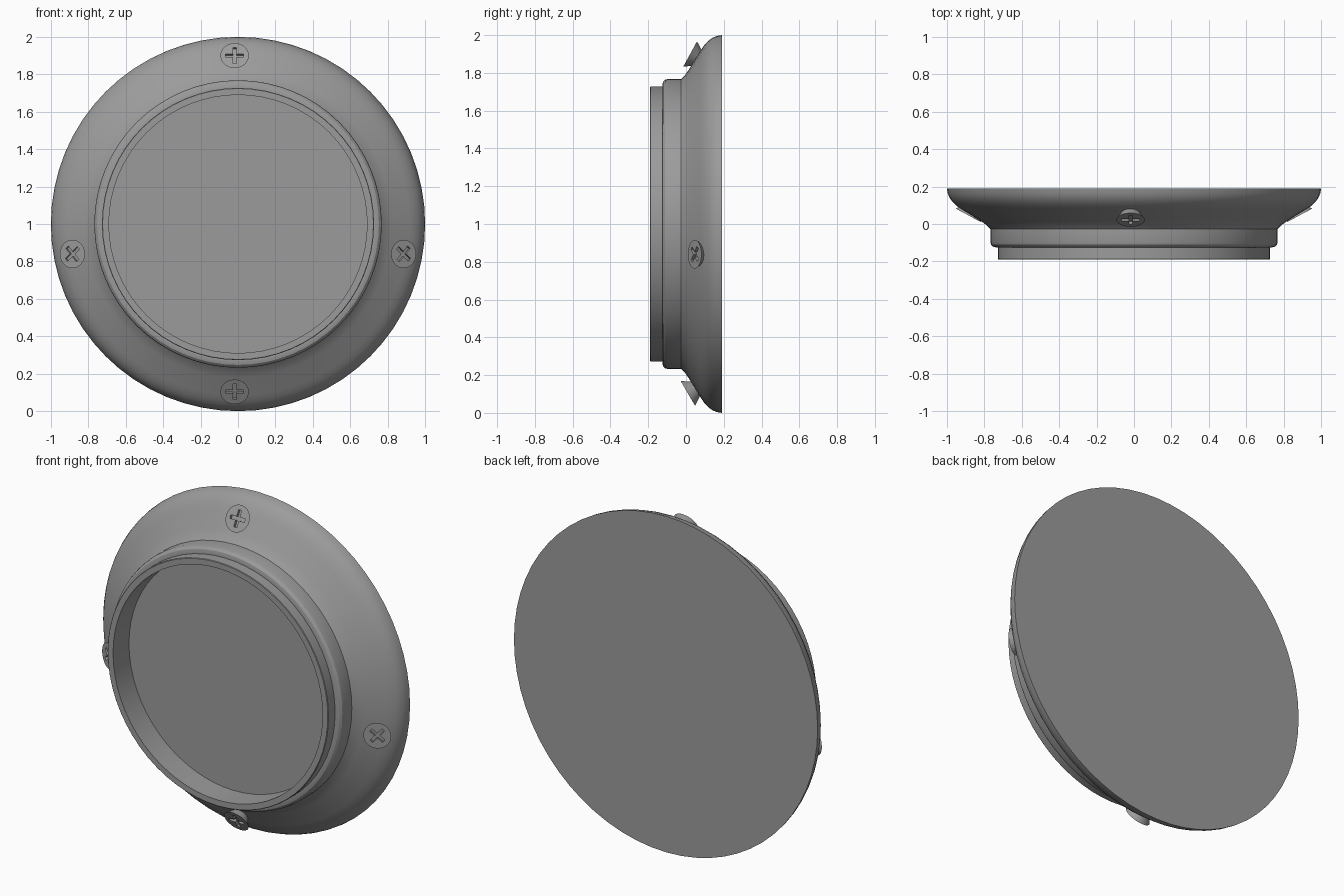
import bpy, bmesh, math
from mathutils import Vector, Matrix

if "Cube" in bpy.data.objects:
    bpy.data.objects.remove(bpy.data.objects["Cube"])

SEG = 64

# dark grey metal
metal = bpy.data.materials.new("dark_grey")
metal.diffuse_color = (.33, .33, .33, 1)
metal.use_nodes = True
metal.node_tree.nodes["Principled BSDF"].inputs["Base Color"].default_value = metal.diffuse_color


def smooth(ob, angle=30):
    bpy.ops.object.select_all(action='DESELECT')
    ob.select_set(True)
    bpy.context.view_layer.objects.active = ob
    bpy.ops.object.shade_smooth_by_angle(angle=math.radians(angle))


def make_object(name, bm):
    bmesh.ops.remove_doubles(bm, verts=bm.verts, dist=1e-5)
    bmesh.ops.recalc_face_normals(bm, faces=bm.faces)
    me = bpy.data.meshes.new(name)
    bm.to_mesh(me)
    bm.free()
    me.materials.append(metal)
    ob = bpy.data.objects.new(name, me)
    bpy.context.collection.objects.link(ob)
    smooth(ob)
    return ob


def lathe(name, profile, steps=SEG):
    """Spin a (radius, depth) profile round the y axis."""
    bm = bmesh.new()
    vs = [bm.verts.new((r, y, 0)) for r, y in profile]
    es = [bm.edges.new(p) for p in zip(vs, vs[1:])]
    bmesh.ops.spin(bm, geom=vs + es, cent=(0, 0, 0), axis=(0, 1, 0),
                   angle=math.tau, steps=steps, use_duplicate=False)
    ob = make_object(name, bm)
    ob.location.z = 1
    return ob


# flared flange with stepped collar, recessed front and flat back
lathe("flange", [(0, .19), (1, .19), (.996, .165), (.986, .14), (.969, .117),
                 (.945, .095), (.915, .075), (.82, .017), (.79, -.004),
                 (.768, -.026), (.768, -.095), (.764, -.11), (.753, -.121),
                 (.738, -.125), (.727, -.125), (.727, -.187), (.724, -.19),
                 (.69, -.19), (.69, -.04), (0, -.04)])

# countersunk screw head, facing +z
bm = bmesh.new()
bmesh.ops.create_cone(bm, cap_ends=True, segments=32, radius1=.035, radius2=.076,
                      depth=.062, matrix=Matrix.Translation((0, 0, -.031)))
head = make_object("screw_top", bm)

# cross shaped slot cutter
bm = bmesh.new()
a, w = .048, .01
quarter = [Vector((a, -w)), Vector((a, w)), Vector((w, w))]
pts = []
for k in range(4):
    rot = Matrix.Rotation(k * math.pi / 2, 2)
    pts += [rot @ p for p in quarter]
face = bm.faces.new([bm.verts.new((p.x, p.y, -.017)) for p in pts])
top = bmesh.ops.extrude_face_region(bm, geom=[face])['geom']
bmesh.ops.translate(bm, vec=(0, 0, .05),
                    verts=[g for g in top if isinstance(g, bmesh.types.BMVert)])
cutter = make_object("slot_cutter", bm)
cutter.hide_render = True

# cut the slot once, then share the mesh between the four screws
mod = head.modifiers.new("slot", 'BOOLEAN')
mod.operation = 'DIFFERENCE'
mod.solver = 'EXACT'
mod.object = cutter
deps = bpy.context.evaluated_depsgraph_get()
cut_mesh = bpy.data.meshes.new_from_object(head.evaluated_get(deps))
head.modifiers.clear()
bpy.data.objects.remove(cutter)
head.data = cut_mesh
smooth(head)


def place(ob, loc, normal, spin):
    q = Vector(normal).to_track_quat('Z', 'Y')
    ob.matrix_world = (Matrix.Translation(loc) @ q.to_matrix().to_4x4()
                       @ Matrix.Rotation(math.radians(spin), 4, 'Z'))


# four screws round the flange
place(head, (-.018, .022, 1.9), (0, -.88, .48), 0)
for name, loc, normal, spin in (
        ("screw_bottom", (-.018, .01, .103), (0, -.86, -.5), 0),
        ("screw_left", (-.885, .046, .84), (-.47, -.88, 0), 42),
        ("screw_right", (.885, .046, .84), (.47, -.88, 0), 48)):
    ob = bpy.data.objects.new(name, cut_mesh)
    bpy.context.collection.objects.link(ob)
    place(ob, loc, normal, spin)
